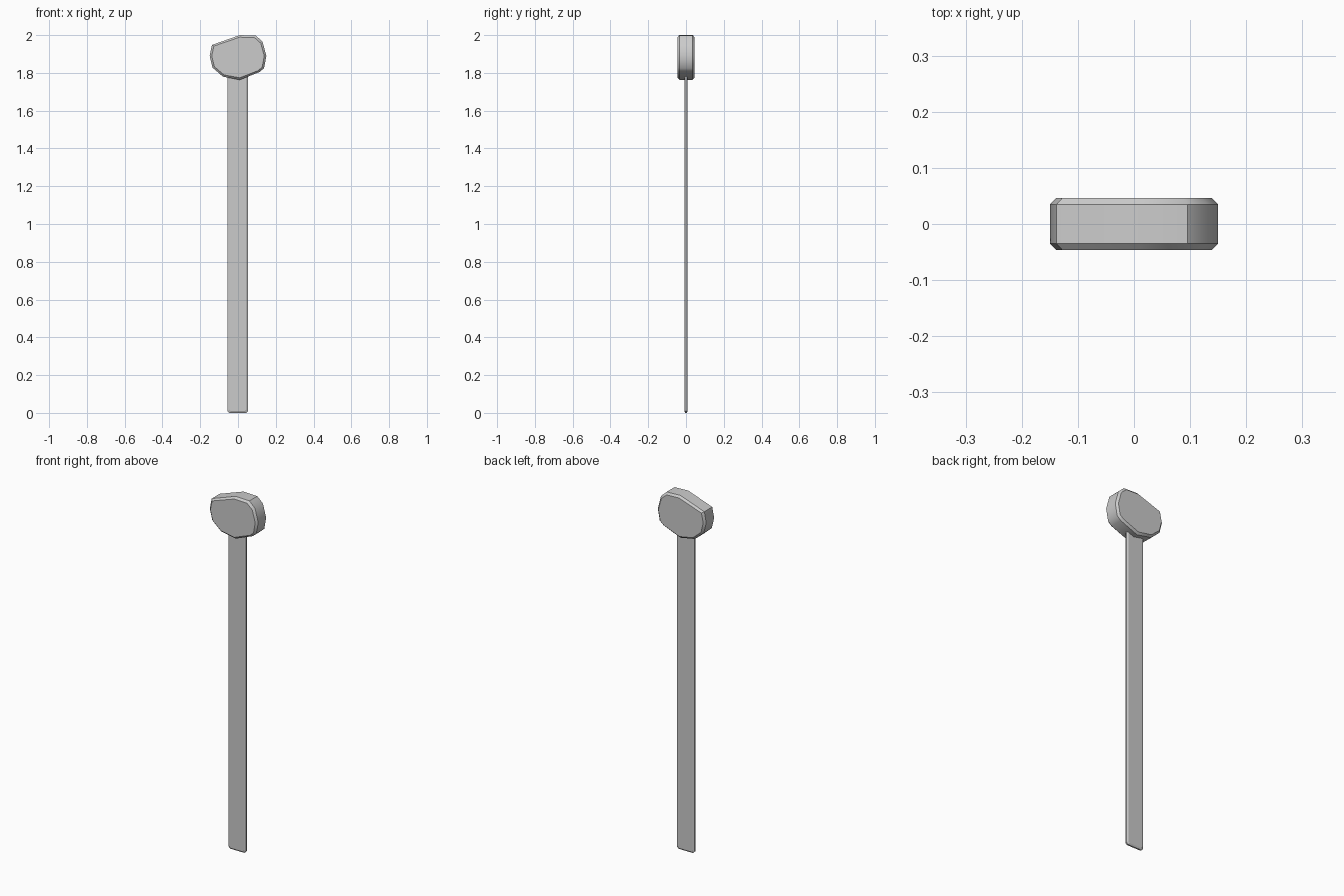
import bpy, bmesh

if "Cube" in bpy.data.objects:
    bpy.data.objects.remove(bpy.data.objects["Cube"])

def slab(name, outline, half, inset, chamfer, smooth_angle):
    """Extrude an x/z outline along y, with chamfered front and back rims."""
    xs = [p[0] for p in outline]
    zs = [p[1] for p in outline]
    cx, cz = (min(xs) + max(xs)) / 2, (min(zs) + max(zs)) / 2
    sx = 1 - 2 * inset / (max(xs) - min(xs))
    sz = 1 - 2 * inset / (max(zs) - min(zs))
    bm = bmesh.new()
    rings = []
    for y, rim in ((-half, True), (-half + chamfer, False),
                   (half - chamfer, False), (half, True)):
        fx, fz = (sx, sz) if rim else (1, 1)
        rings.append([bm.verts.new((cx + (x - cx) * fx, y, cz + (z - cz) * fz))
                      for x, z in outline])
    n = len(outline)
    for a, b in zip(rings, rings[1:]):
        for i in range(n):
            j = (i + 1) % n
            bm.faces.new((a[i], a[j], b[j], b[i]))
    bm.faces.new(rings[0])
    bm.faces.new(rings[-1])
    bmesh.ops.recalc_face_normals(bm, faces=bm.faces)
    me = bpy.data.meshes.new(name)
    bm.to_mesh(me)
    bm.free()
    ob = bpy.data.objects.new(name, me)
    bpy.context.collection.objects.link(ob)
    bpy.ops.object.select_all(action='DESELECT')
    ob.select_set(True)
    bpy.context.view_layer.objects.active = ob
    if smooth_angle:
        bpy.ops.object.shade_smooth_by_angle(angle=smooth_angle)
    return ob

# Rounded irregular head
head = [(0.01, 2.0), (0.095, 1.997), (0.13, 1.965), (0.15, 1.89),
        (0.138, 1.825), (0.115, 1.805), (0.01, 1.763), (-0.08, 1.78),
        (-0.135, 1.828), (-0.15, 1.89), (-0.138, 1.948)]
slab("head", head, 0.046, 0.011, 0.011, 0.7)

# Long flat handle, its top tucked into the head
handle = [(-0.055, 0.009), (-0.046, 0.0), (0.043, 0.0), (0.052, 0.009),
          (0.052, 1.81), (-0.055, 1.81)]
slab("handle", handle, 0.009, 0.009, 0.005, 0)
